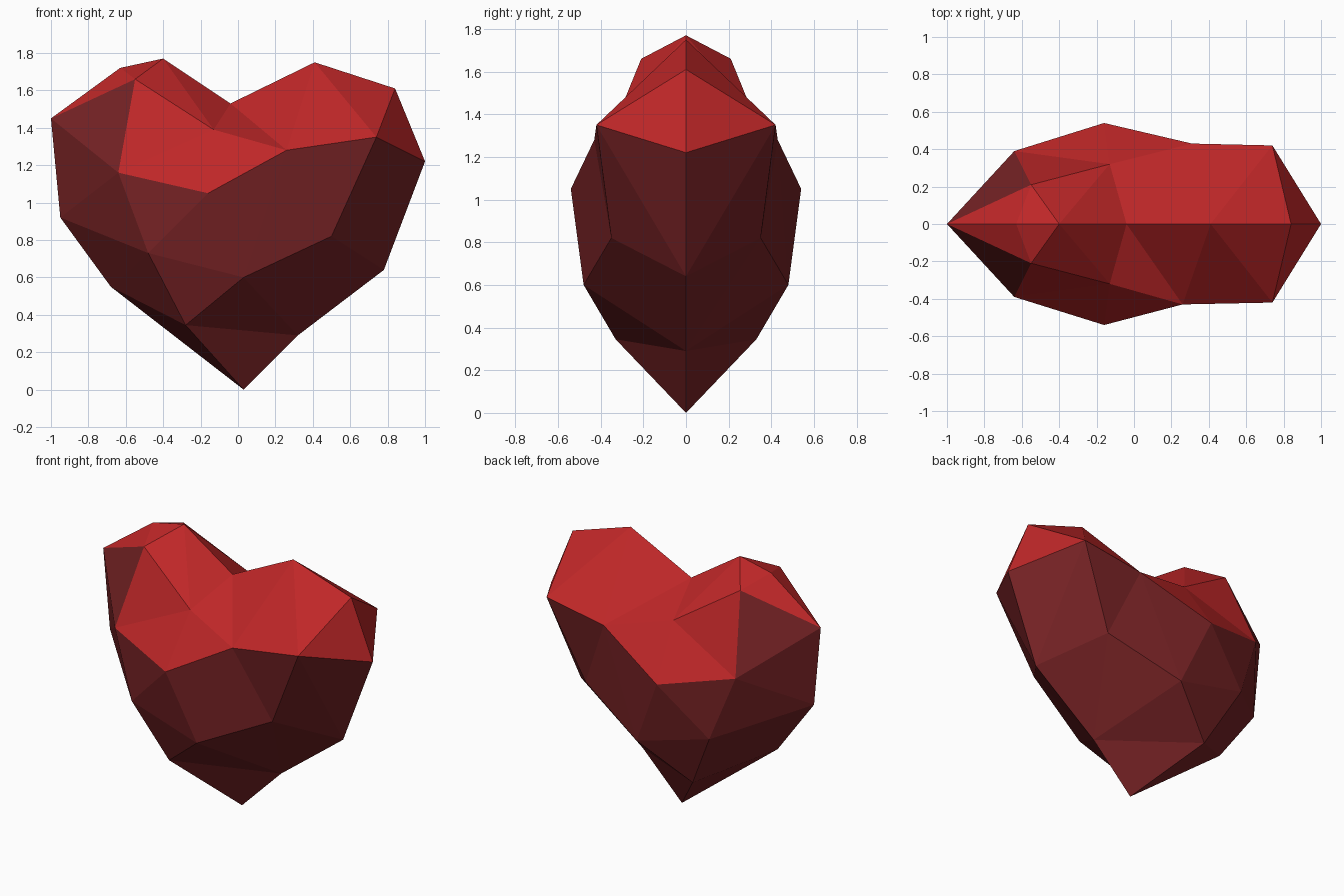
import bpy, bmesh

if "Cube" in bpy.data.objects:
    bpy.data.objects.remove(bpy.data.objects["Cube"])

# Two flat reds: bright crown, deep lower body
def material(name, rgb):
    m = bpy.data.materials.new(name)
    m.diffuse_color = (*rgb, 1)
    m.use_nodes = True
    m.node_tree.nodes["Principled BSDF"].inputs["Base Color"].default_value = m.diffuse_color
    return m

bright = material("bright_red", (0.52, 0.02, 0.021))
deep = material("deep_red", (0.18, 0.016, 0.018))

# Heart outline in the y = 0 plane (x, z), from the tip, anticlockwise
outline = [(0.03, 0), (0.32, 0.29), (0.78, 0.64), (1.0, 1.22), (0.84, 1.61),
           (0.41, 1.75), (-0.04, 1.53), (-0.40, 1.77), (-0.63, 1.72),
           (-1.0, 1.45), (-0.95, 0.92), (-0.68, 0.55)]

# Corners of the cut facets (x, depth, z), repeated front and back
facets = {"A": (-0.55, 0.21, 1.66), "B": (-0.13, 0.32, 1.39),
          "C": (0.26, 0.43, 1.28), "D": (0.74, 0.42, 1.35),
          "E": (-0.64, 0.39, 1.16), "F": (-0.16, 0.54, 1.05),
          "G": (0.50, 0.35, 0.82), "H": (-0.48, 0.44, 0.73),
          "I": (0.03, 0.48, 0.60), "J": (-0.28, 0.33, 0.345)}

# Triangle fans: hub corner, then the corners around it
crown_fans = ["A 7 8 9", "B C 6 7 A E F C", "C 5 6", "D 3 4 5 C"]
body_fans = ["J 11 0 1 I H 11", "G 1 2 D C I 1", "D 2 3",
             "E A 9 10 H F", "H 10 11", "F H I C"]

bm = bmesh.new()
rim = {str(i): bm.verts.new((x, 0, z)) for i, (x, z) in enumerate(outline)}
for side in (-1, 1):
    v = dict(rim)
    for key, (x, d, z) in facets.items():
        v[key] = bm.verts.new((x, side * d, z))
    if side == 1:
        v["C"].co.x = 0.31      # slightly uneven back facet
    for slot, fans in enumerate((crown_fans, body_fans)):
        for fan in fans:
            hub, *ring = fan.split()
            for a, b in zip(ring, ring[1:]):
                f = bm.faces.new((v[hub], v[a], v[b]))
                f.material_index = slot
                f.smooth = False
bmesh.ops.recalc_face_normals(bm, faces=bm.faces)

# Faceted heart
mesh = bpy.data.meshes.new("heart_gem")
bm.to_mesh(mesh)
bm.free()
mesh.materials.append(bright)
mesh.materials.append(deep)
heart = bpy.data.objects.new("heart_gem", mesh)
bpy.context.collection.objects.link(heart)
